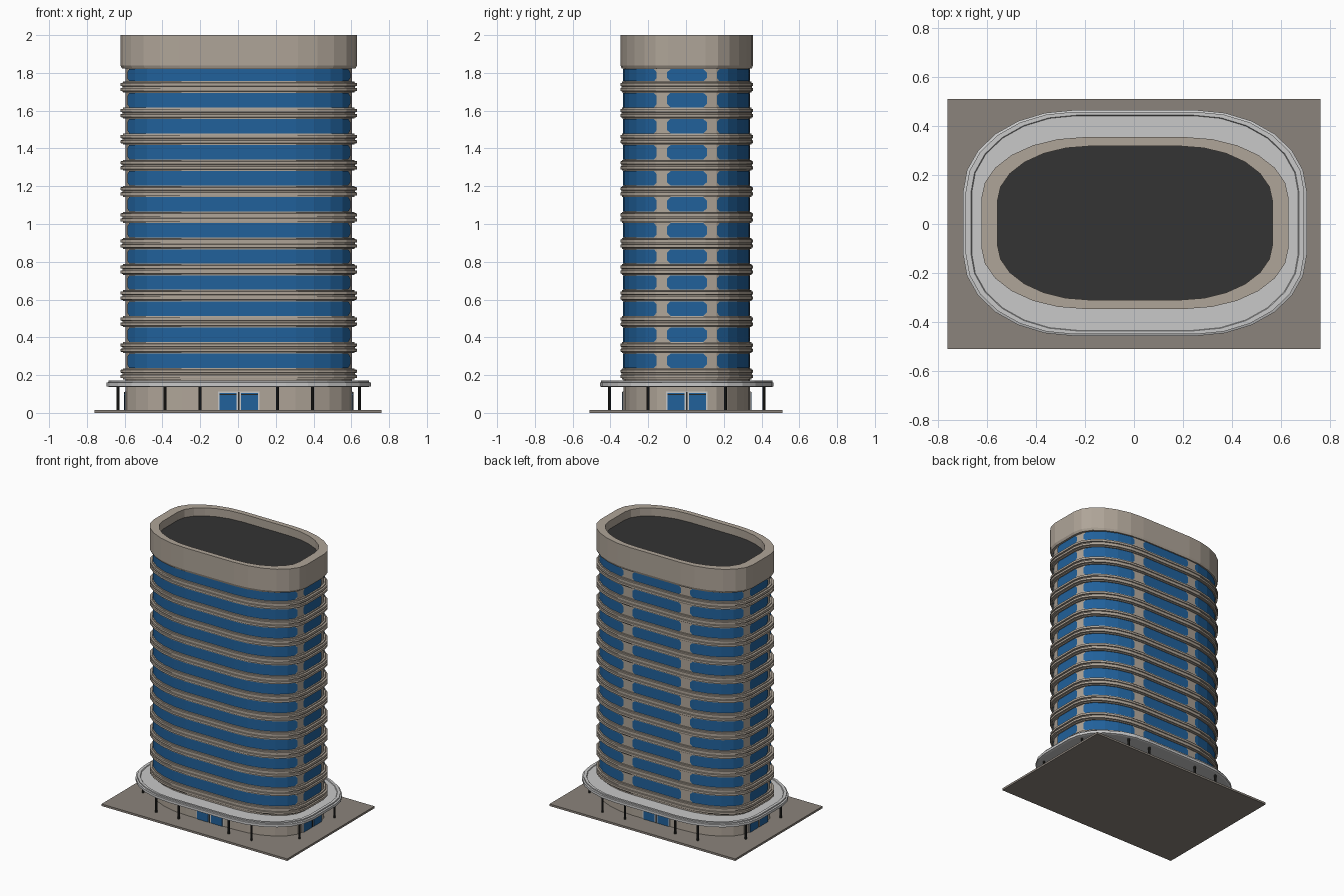
import bpy, math
from mathutils import Vector, Matrix

if "Cube" in bpy.data.objects:
    bpy.data.objects.remove(bpy.data.objects["Cube"])

OX, OY = 0.004, 0.004   # tower sits slightly off the plinth centre


def mat(name, c):
    m = bpy.data.materials.new(name)
    m.diffuse_color = (*c, 1)
    m.use_nodes = True
    m.node_tree.nodes["Principled BSDF"].inputs["Base Color"].default_value = m.diffuse_color
    return m


BEIGE = mat("beige_concrete", (0.43, 0.375, 0.315))
PAVING = mat("grey_paving", (0.26, 0.23, 0.20))
BLUE = mat("blue_glass", (0.015, 0.12, 0.33))
LIGHT = mat("light_grey", (0.58, 0.58, 0.58))
DARK = mat("dark_roof", (0.033, 0.033, 0.033))
BLACK = mat("dark_metal", (0.02, 0.02, 0.018))


def make(name, verts, faces, material):
    me = bpy.data.meshes.new(name)
    me.from_pydata(verts, [], faces)
    me.materials.append(material)
    ob = bpy.data.objects.new(name, me)
    bpy.context.collection.objects.link(ob)
    return ob


def outline(hx, hy, rx, ry, n=6):
    """Rectangle with elliptical corners, counter-clockwise from the right side."""
    pts = []
    for q, (sx, sy) in enumerate([(1, 1), (-1, 1), (-1, -1), (1, -1)]):
        for i in range(n + 1):
            a = math.pi / 2 * (q + i / n)
            pts.append((sx * (hx - rx) + rx * math.cos(a), sy * (hy - ry) + ry * math.sin(a)))
    return pts


def loft(name, base, profile, material, cap_bottom=True, cap_top=True):
    """Stack scaled copies of an outline; profile = [(scale, z), ...]."""
    n = len(base)
    verts = [(x * s + OX, y * s + OY, z) for s, z in profile for x, y in base]
    faces = [(r * n + i, r * n + (i + 1) % n, (r + 1) * n + (i + 1) % n, (r + 1) * n + i)
             for r in range(len(profile) - 1) for i in range(n)]
    if cap_bottom:
        faces.append(tuple(reversed(range(n))))
    if cap_top:
        k = (len(profile) - 1) * n
        faces.append(tuple(range(k, k + n)))
    return make(name, verts, faces, material)


def box(name, lo, hi, material, M=Matrix()):
    v = [M @ Vector((x, y, z)) for z in (lo[2], hi[2]) for x, y in
         ((lo[0], lo[1]), (hi[0], lo[1]), (hi[0], hi[1]), (lo[0], hi[1]))]
    f = [(3, 2, 1, 0), (4, 5, 6, 7), (0, 1, 5, 4), (1, 2, 6, 5), (2, 3, 7, 6), (3, 0, 4, 7)]
    return make(name, v, f, material)


# plinth
box("plinth", (-0.76, -0.51, 0), (0.76, 0.51, 0.015), PAVING)

# tower shell with double-finned floor ledges and parapet
HX, HY = 0.626, 0.35
tower = outline(HX, HY, 0.42, 0.25)
W = 0.957
PITCH, FIRST, HALF = 0.138, 0.207, 0.029
prof = [(W, 0.012)]
for k in range(12):
    c = FIRST + PITCH * k
    prof += [(W, c - HALF), (0.978, c - HALF), (0.98, c - HALF + 0.006), (1, c - HALF + 0.008),
             (1, c - 0.006), (0.984, c - 0.004), (0.984, c + 0.004), (1, c + 0.006),
             (1, c + HALF - 0.008), (0.98, c + HALF - 0.006), (0.978, c + HALF), (W, c + HALF)]
prof += [(W, 1.822), (0.985, 1.822), (1, 1.838), (1, 2.0), (0.895, 2.0), (0.895, 1.935)]
loft("tower_shell", tower, prof, BEIGE, cap_top=False)
loft("roof_deck", tower, [(0.9, 1.93), (0.9, 1.94)], DARK)

# window bands: strips following the facets, with clipped ends
glass = [(x * (W + 0.008) + OX, y * (W + 0.008) + OY) for x, y in tower]
gx, gy = HX * (W + 0.008), HY * (W + 0.008)


def window_paths():
    back, side = gy + OY, gx
    return [
        [(-0.20, back)][::-1] and [(0.20, back), (-0.20, back)],          # back middle
        glass[1:7] + [(0.29 - 0.08, back)],                              # back right corner
        [(-0.29 + 0.08, back)] + glass[7:13],                            # back left corner
        [(-side + OX, 0.11), (-side + OX, -0.10)],                       # left middle
        glass[15:27],                                                    # front wrap
        [(side + OX, -0.10), (side + OX, 0.11)],                         # right middle
    ]


def trim(path, end, dist):
    """Move one end of a path inward along its first facet."""
    p = [Vector(q) for q in path]
    if end:
        p.reverse()
    p[0] = p[0] + (p[1] - p[0]).normalized() * dist
    return p[::-1] if end else p


paths = window_paths()
# back corner windows stop short of the back piers
paths[1] = trim(paths[1][:-1], True, 0.075)
paths[2] = trim(paths[2][1:], False, 0.075)

verts, faces = [], []
for k in range(12):
    z0 = FIRST + PITCH * k + HALF + 0.002
    z1 = min(z0 + PITCH - 2 * HALF - 0.004, 1.82)
    for path in paths:
        p = [Vector(q) for q in path]
        a = p[0] + (p[1] - p[0]).normalized() * 0.018
        b = p[-1] + (p[-2] - p[-1]).normalized() * 0.018
        p = [p[0], a] + p[1:-1] + [b, p[-1]]
        o, n = len(verts), len(p)
        for i, q in enumerate(p):
            t = 0.017 if i in (0, n - 1) else 0
            verts += [(q.x, q.y, z0 + t), (q.x, q.y, z1 - t)]
        faces += [(o + 2 * i, o + 2 * i + 2, o + 2 * i + 3, o + 2 * i + 1) for i in range(n - 1)]
make("window_bands", verts, faces, BLUE)

# entrance canopy with stepped rim
loft("canopy", outline(0.70, 0.46, 0.45, 0.33),
     [(0.98, 0.137), (1, 0.141), (1, 0.16), (0.985, 0.163), (0.985, 0.172), (0.955, 0.172),
      (0.95, 0.167)], LIGHT)

# canopy columns
spots = [(sx * x, sy * y) for x, y in ((0.205, 0.41), (0.39, 0.41), (0.64, 0.205))
         for sx in (-1, 1) for sy in (-1, 1)]
for x, y in spots:
    bpy.ops.mesh.primitive_cylinder_add(vertices=10, radius=0.008, depth=0.13,
                                        location=(x + OX, y + OY, 0.075))
    ob = bpy.context.object
    ob.name = "canopy_column"
    ob.data.materials.append(BLACK)

# double doors on all four sides
for i, side in enumerate(("front", "right", "back", "left")):
    d = (HY if i % 2 == 0 else HX) * W
    M = Matrix.Translation((OX, OY, 0)) @ Matrix.Rotation(i * math.pi / 2, 4, 'Z')
    box(side + "_door_frame", (-0.11, -d - 0.004, 0.015), (0.11, -d + 0.02, 0.113), LIGHT, M)
    for s in (-1, 1):
        x0, x1 = sorted((s * 0.012, s * 0.102))
        box(side + "_door_glass", (x0, -d - 0.007, 0.015), (x1, -d, 0.106), BLUE, M)
        box(side + "_door_transom", (x0, -d - 0.009, 0.096), (x1, -d, 0.099), BLACK, M)
    box(side + "_door_post", (-0.003, -d - 0.008, 0.015), (0.003, -d, 0.11), BLACK, M)
